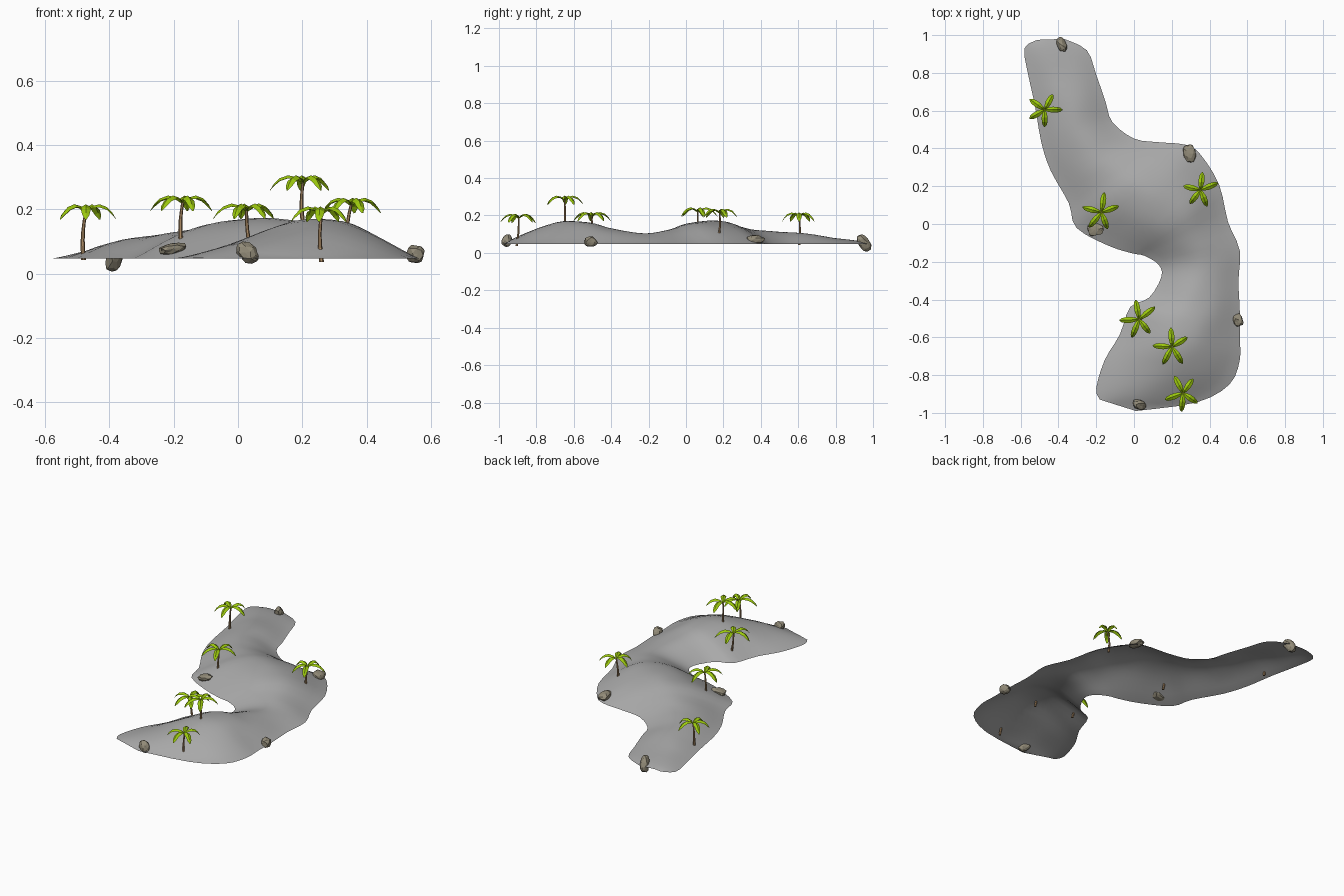
import bpy, bmesh, math, random
from mathutils import Vector, Matrix, Euler, noise

random.seed(4)
if "Cube" in bpy.data.objects:
    bpy.data.objects.remove(bpy.data.objects["Cube"])


def material(name, rgb):
    m = bpy.data.materials.new(name)
    m.use_nodes = True
    m.diffuse_color = (*rgb, 1)
    m.node_tree.nodes["Principled BSDF"].inputs["Base Color"].default_value = (*rgb, 1)
    return m


GROUND = material("ground grey", (0.40, 0.40, 0.40))
ROCK = material("rock taupe", (0.29, 0.26, 0.19))
BARK = material("bark brown", (0.40, 0.25, 0.125))
LEAF = material("leaf green", (0.33, 0.58, 0.004))


def finish(bm, name, mat, smooth=False):
    me = bpy.data.meshes.new(name)
    bm.normal_update()
    bm.to_mesh(me)
    bm.free()
    me.materials.append(mat)
    for p in me.polygons:
        p.use_smooth = smooth
    ob = bpy.data.objects.new(name, me)
    bpy.context.collection.objects.link(ob)
    return ob


def skin(bm, rows, closed=False):
    """Join successive rows of points with faces."""
    rows = [[bm.verts.new(p) for p in r] for r in rows]
    n = len(rows[0])
    for a, b in zip(rows, rows[1:]):
        for i in range(n if closed else n - 1):
            j = (i + 1) % n
            bm.faces.new((a[i], a[j], b[j], b[i]))
    return rows


def spline(pts, steps):
    """Catmull-Rom resampling of a list of vectors."""
    out = []
    for i in range(len(pts) - 1):
        p0, p1, p2 = pts[max(i - 1, 0)], pts[i], pts[i + 1]
        p3 = pts[min(i + 2, len(pts) - 1)]
        for s in range(steps):
            t = s / steps
            out.append(p1 + 0.5 * t * ((p2 - p0) + t * (2 * p0 - 5 * p1 + 4 * p2 - p3
                       + t * (3 * p1 - p0 - 3 * p2 + p3))))
    return out + [pts[-1]]


# Island: shore-to-shore sections (left x, y, right x, y, crest height)
SHORE = 0.047
sections = [
    (-.51, .975, -.37, .98, .049), (-.58, .93, -.25, .92, .062),
    (-.56, .79, -.20, .79, .084), (-.525, .63, -.15, .645, .104),
    (-.49, .43, -.115, .54, .114), (-.44, .28, 0, .452, .122),
    (-.345, .11, .13, .433, .142), (-.305, -.02, .27, .42, .163),
    (-.135, -.115, .35, .37, .171), (-.01, -.155, .45, .21, .162),
    (.055, -.168, .498, .01, .128), (.13, -.215, .56, -.14, .106),
    (.145, -.28, .553, -.30, .110), (.08, -.39, .56, -.46, .138),
    (-.02, -.44, .56, -.60, .163), (-.075, -.585, .56, -.72, .169),
    (-.155, -.72, .505, -.85, .133), (-.20, -.87, .33, -.945, .083),
    (-.18, -.93, .01, -.99, .049)]
left = spline([Vector((s[0], s[1], 0)) for s in sections], 3)
right = spline([Vector((s[2], s[3], 0)) for s in sections], 3)
crest = spline([Vector((0, 0, s[4] - SHORE)) for s in sections], 3)
rows = []
for a, b, c in zip(left, right, crest):
    row = []
    for k in range(19):
        t = k / 18
        arch = math.sin(math.pi * t)
        p = b.lerp(a, t)
        ripple = noise.noise(p * 7) * 0.006 * arch
        p.z = SHORE + c.z * arch ** 1.15 + ripple
        row.append(p)
    rows.append(row)
bm = bmesh.new()
skin(bm, rows)
finish(bm, "island", GROUND, smooth=True)


# Rocks: jittered low-poly boulders
def rock(name, loc, half, tilt):
    bm = bmesh.new()
    bmesh.ops.create_icosphere(bm, subdivisions=2, radius=1)
    seed = Vector(loc) * 9
    for v in bm.verts:
        v.co *= 1 + 0.3 * noise.noise(v.co * 1.3 + seed)
        v.co = Vector([max(-0.85, min(0.92, c)) for c in v.co])
    spin = Euler(tilt).to_matrix().to_4x4()
    bm.transform(Matrix.Translation(loc) @ spin @ Matrix.Diagonal((*half, 1)))
    finish(bm, name, ROCK)


rock("rock_north", (-.385, .952, .053), (.027, .034, .056), (.6, 0, .4))
rock("rock_east", (.293, .37, .072), (.036, .054, .025), (-.1, .1, .1))
rock("rock_west", (-.205, -.03, .078), (.047, .035, .018), (0, -.2, .2))
rock("rock_southeast", (.55, -.51, .06), (.029, .036, .03), (0, .2, .3))
rock("rock_south", (.028, -.957, .066), (.044, .028, .03), (0, .75, -.3))


# Palms: bent tapering trunk with drooping folded fronds
def palm(name, foot, top, turn):
    foot, top = Vector(foot), Vector(top)
    bm = bmesh.new()
    rings = []
    for k in range(6):
        t = k / 5
        c = foot.lerp(top, t) + Vector((-0.006, 0.004, 0)) * math.sin(math.pi * t)
        r = 0.0075 - 0.003 * t
        rings.append([c + Vector((r * math.cos(a), r * math.sin(a), 0))
                      for a in (math.tau * i / 6 for i in range(6))])
    ends = skin(bm, rings, closed=True)
    bm.faces.new(ends[0][::-1])
    bm.faces.new(ends[-1])
    finish(bm, name + "_trunk", BARK)

    bm = bmesh.new()
    for angle in (0, 62, 145, 210, 270):
        a = math.radians(angle + turn)
        out = Vector((math.cos(a), math.sin(a), 0))
        side = Vector((-out.y, out.x, 0))
        size = random.uniform(0.9, 1.08)
        rows = []
        # distance, rise, half width along the frond
        for d, z, w in ((0, -.002, .004), (.02, .015, .011), (.045, .021, .016),
                        (.07, .012, .015), (.088, -.006, .011), (.1, -.026, .002)):
            mid = top + out * d * size + Vector((0, 0, z))
            drop = Vector((0, 0, w * 0.6))
            rows.append([mid + side * w - drop, mid, mid - side * w - drop])
        skin(bm, rows)
    finish(bm, name + "_fronds", LEAF)


palm("northwest_palm", (-.48, .605, .042), (-.473, .605, .195), 0)
palm("west_palm", (-.175, .055, .078), (-.172, .062, .222), 20)
palm("east_palm", (.34, .175, .085), (.352, .18, .215), 22)
palm("cove_palm", (.045, -.505, .055), (.027, -.505, .197), 38)
palm("hilltop_palm", (.205, -.65, .135), (.202, -.65, .285), 32)
palm("south_palm", (.26, -.905, .036), (.26, -.895, .188), 55)
